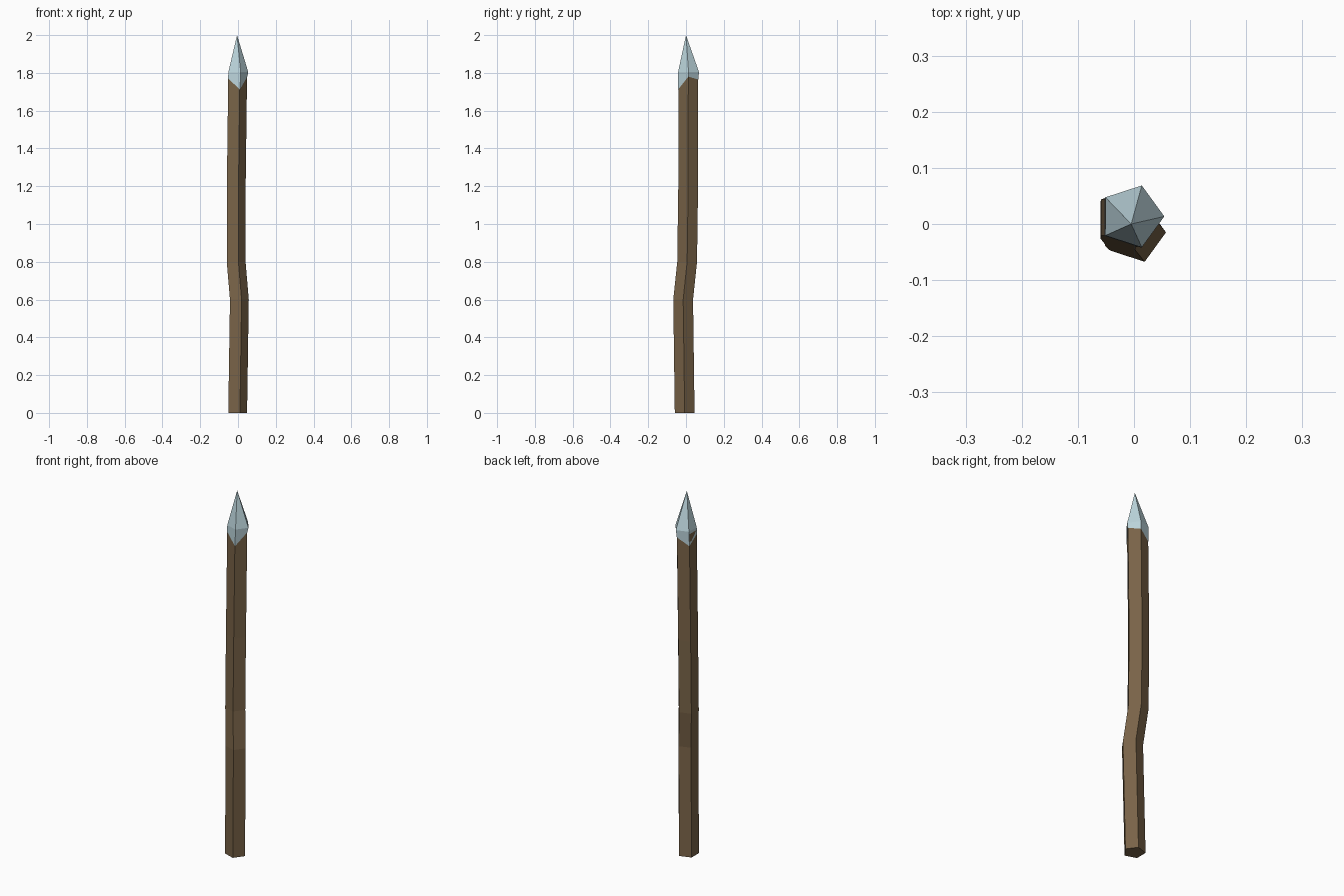
import bpy, bmesh, math

if "Cube" in bpy.data.objects:
    bpy.data.objects.remove(bpy.data.objects["Cube"])

SIDES = 5

def material(name, rgb):
    m = bpy.data.materials.new(name)
    m.diffuse_color = (*rgb, 1)
    m.use_nodes = True
    m.node_tree.nodes["Principled BSDF"].inputs["Base Color"].default_value = m.diffuse_color
    return m

wood = material("brown wood", (0.19, 0.125, 0.064))
stone = material("pale blue stone", (0.50, 0.66, 0.71))

def corner(cx, cy, r, i):
    a = math.tau * i / SIDES
    return cx + r * math.cos(a), cy + r * math.sin(a)

def bridge(bm, low, high):
    for i in range(SIDES):
        j = (i + 1) % SIDES
        bm.faces.new((low[i], low[j], high[j], high[i]))

def finish(bm, name, mat):
    bmesh.ops.recalc_face_normals(bm, faces=bm.faces)
    me = bpy.data.meshes.new(name)
    bm.to_mesh(me)
    bm.free()
    me.materials.append(mat)
    bpy.context.collection.objects.link(bpy.data.objects.new(name, me))

# Crooked five-sided shaft: centre x, centre y, height of each ring
bm = bmesh.new()
path = [(-0.007, -0.007, 0), (0.002, -0.015, 0.6), (-0.015, 0.006, 0.8),
        (-0.0145, 0.0115, 1.2), (-0.007, 0.012, 1.79)]
rings = [[bm.verts.new((*corner(x, y, 0.055, i), z)) for i in range(SIDES)]
         for x, y, z in path]
for low, high in zip(rings, rings[1:]):
    bridge(bm, low, high)
bm.faces.new(rings[0])
bm.faces.new(rings[-1])
finish(bm, "shaft", wood)

# Pointed head with an uneven lower collar
bm = bmesh.new()
hem_z = [1.78, 1.765, 1.725, 1.77, 1.712]
hem = [bm.verts.new((*corner(-0.007, 0.012, 0.0562, i), z)) for i, z in enumerate(hem_z)]
rim = [bm.verts.new((*corner(-0.004, 0.0135, 0.058, i), 1.805)) for i in range(SIDES)]
tip = bm.verts.new((-0.005, 0, 2))
bridge(bm, hem, rim)
for i in range(SIDES):
    bm.faces.new((rim[i], rim[(i + 1) % SIDES], tip))
finish(bm, "spear_head", stone)
